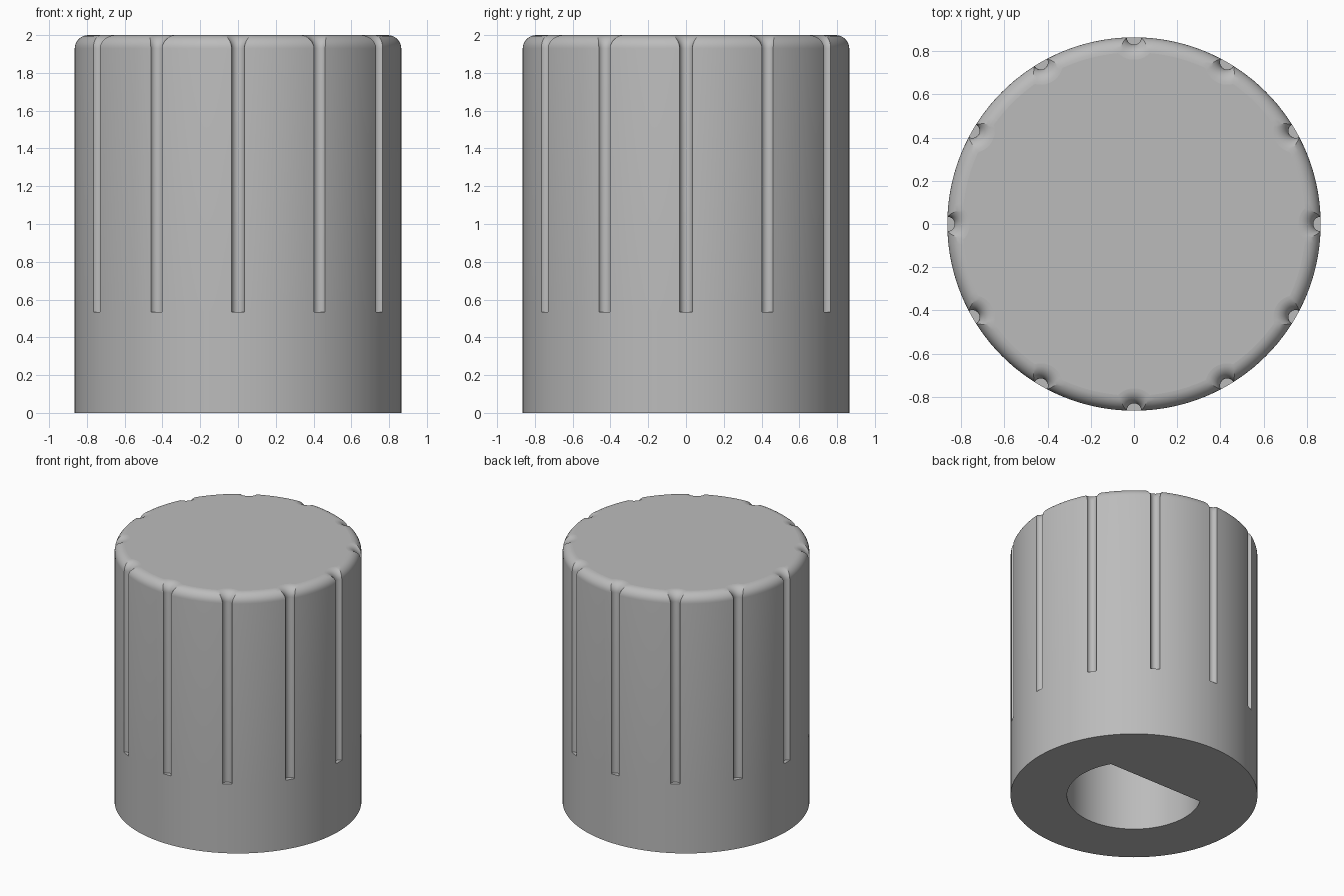
import bpy, bmesh
from math import cos, sin, pi, acos, asin, atan2, radians

cube = bpy.data.objects.get("Cube")
if cube:
    bpy.data.objects.remove(cube, do_unlink=True)

RADIUS, HEIGHT = 0.865, 2.0
GROOVES, GROOVE_R, GROOVE_Z = 12, 0.034, 0.535
FILLET, FILLET_STEPS = 0.07, 8
HOLE_R, HOLE_FLAT, HOLE_DEPTH = 0.47, 0.235, 1.5
ARC, RIM = 10, 10


def outline(inset=0.0, grooved=True):
    """Knob outline: a circle with round grooves, moved inward by inset."""
    r, g = RADIUS - inset, GROOVE_R + inset
    half = acos((RADIUS**2 + r**2 - g**2) / (2 * RADIUS * r))
    swing = atan2(r * sin(half), RADIUS - r * cos(half))
    pts = []
    for k in range(GROOVES):
        mid = 2 * pi * k / GROOVES
        for i in range(ARC + 1):
            t = 2 * i / ARC - 1
            if grooved:
                x, y = RADIUS - g * cos(swing * t), g * sin(swing * t)
            else:
                x, y = r * cos(half * t), r * sin(half * t)
            pts.append((x * cos(mid) - y * sin(mid), x * sin(mid) + y * cos(mid)))
        span = 2 * pi / GROOVES - 2 * half
        for i in range(1, RIM):
            a = mid + half + span * i / RIM
            pts.append((r * cos(a), r * sin(a)))
    return pts


def d_outline(steps=64):
    """Round shaft hole with one flat at the back."""
    a0 = asin(HOLE_FLAT / HOLE_R)
    sweep = pi + 2 * a0
    return [(HOLE_R * cos(a0 - sweep * i / steps), HOLE_R * sin(a0 - sweep * i / steps))
            for i in range(steps + 1)]


def add_ring(bm, pts, z):
    return [bm.verts.new((x, y, z)) for x, y in pts]


def loft(bm, rings):
    for a, b in zip(rings, rings[1:]):
        for i in range(len(a)):
            j = (i + 1) % len(a)
            bm.faces.new((a[i], a[j], b[j], b[i]))


bm = bmesh.new()

# Outer body: plain base, grooved wall, rounded top edge
rings = [add_ring(bm, outline(grooved=False), 0),
         add_ring(bm, outline(grooved=False), GROOVE_Z),
         add_ring(bm, outline(), GROOVE_Z)]
for i in range(FILLET_STEPS + 1):
    t = pi / 2 * i / FILLET_STEPS
    rings.append(add_ring(bm, outline(FILLET * (1 - cos(t))), HEIGHT - FILLET * (1 - sin(t))))
loft(bm, rings)
bm.faces.new(rings[-1])

# Shaft hole
hole = [add_ring(bm, d_outline(), z) for z in (0, HOLE_DEPTH)]
loft(bm, hole)
bm.faces.new(hole[1])

# Underside around the hole
bmesh.ops.remove_doubles(bm, verts=bm.verts[:], dist=1e-5)
border = [e for e in bm.edges if e.is_boundary]
bmesh.ops.triangle_fill(bm, edges=border, use_beauty=True, normal=(0, 0, -1))
bmesh.ops.recalc_face_normals(bm, faces=bm.faces[:])

mesh = bpy.data.meshes.new("knob")
bm.to_mesh(mesh)
bm.free()
knob = bpy.data.objects.new("knob", mesh)
bpy.context.collection.objects.link(knob)

# Smooth walls, flat caps
bpy.ops.object.select_all(action="DESELECT")
knob.select_set(True)
bpy.context.view_layer.objects.active = knob
bpy.ops.object.shade_smooth_by_angle(angle=radians(25))
for p in mesh.polygons:
    if abs(p.normal.z) > 0.999:
        p.use_smooth = False

# Material
grey = bpy.data.materials.new("grey plastic")
grey.use_nodes = True
colour = (0.5, 0.5, 0.5, 1)
grey.diffuse_color = colour
grey.node_tree.nodes["Principled BSDF"].inputs["Base Color"].default_value = colour
mesh.materials.append(grey)
